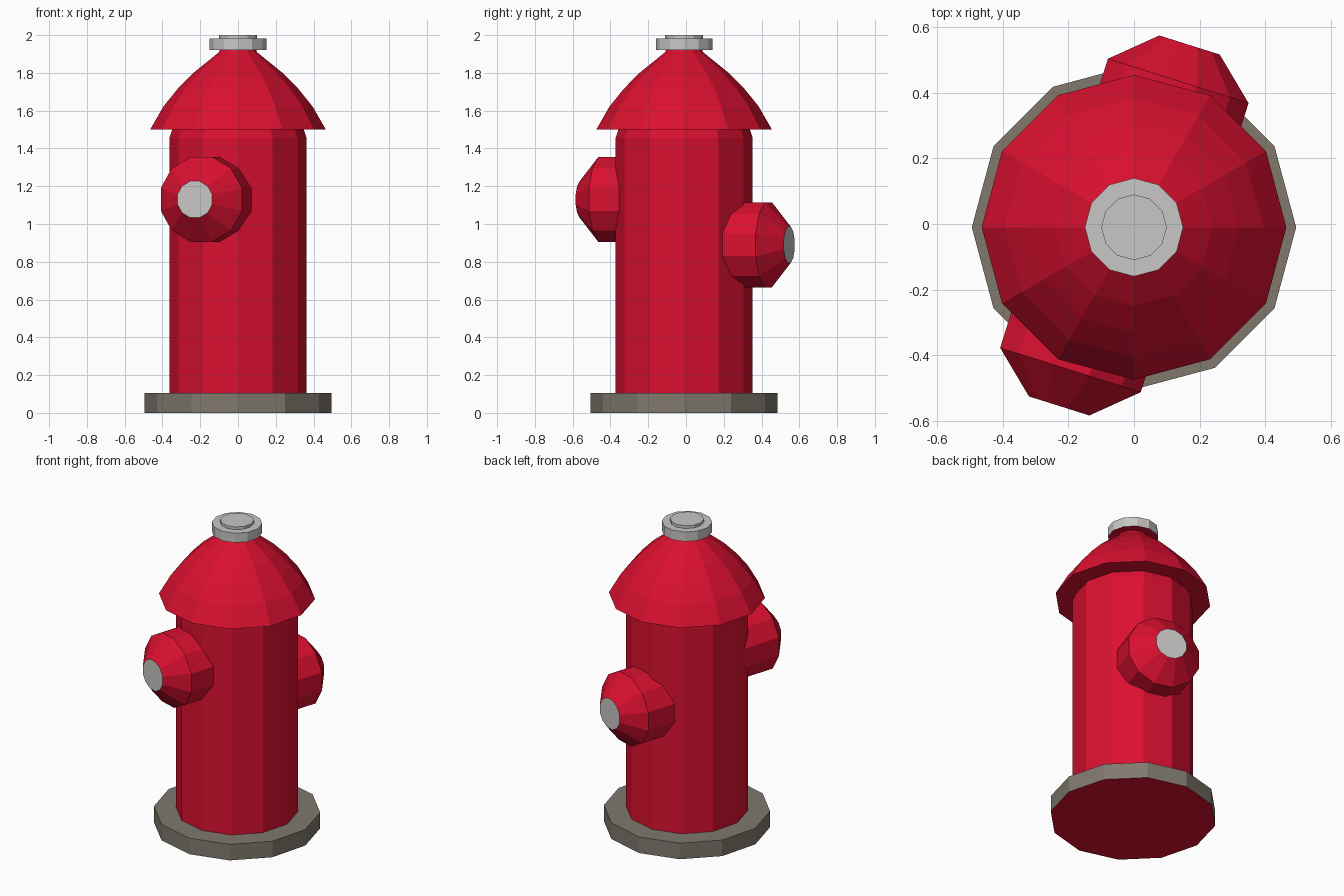
import bpy, bmesh, math
from mathutils import Matrix, Vector

if "Cube" in bpy.data.objects:
    bpy.data.objects.remove(bpy.data.objects["Cube"])

SIDES = 12
CY = -0.01  # barrel axis sits slightly forward of centre


def material(name, rgb):
    m = bpy.data.materials.new(name)
    m.diffuse_color = (*rgb, 1.0)
    m.use_nodes = True
    m.node_tree.nodes["Principled BSDF"].inputs["Base Color"].default_value = m.diffuse_color
    return m


RED = material("hydrant red", (0.70, 0.005, 0.029))
STONE = material("stone grey", (0.215, 0.190, 0.155))
SILVER = material("silver grey", (0.58, 0.57, 0.56))


def lathe(name, profile, mats, rule=None, turn=0.0, matrix=Matrix.Identity(4)):
    """Closed flat-faced turned solid from (radius, height) points, bottom to top."""
    bm = bmesh.new()
    rings = []
    for r, z in profile:
        rings.append([bm.verts.new((r * math.cos(turn + math.tau * i / SIDES),
                                    r * math.sin(turn + math.tau * i / SIDES), z))
                      for i in range(SIDES)])
    for a, b in zip(rings, rings[1:]):
        for i in range(SIDES):
            j = (i + 1) % SIDES
            bm.faces.new((a[i], a[j], b[j], b[i]))
    bm.faces.new(rings[0][::-1])
    bm.faces.new(rings[-1])
    bm.normal_update()
    if rule:
        for f in bm.faces:
            f.material_index = rule(f.normal)
    bm.transform(matrix)
    me = bpy.data.meshes.new(name)
    bm.to_mesh(me)
    bm.free()
    for m in mats:
        me.materials.append(m)
    ob = bpy.data.objects.new(name, me)
    bpy.context.collection.objects.link(ob)
    return ob


def underside(n):
    return 1 if n.z < -0.9 else 0


def end_face(n):
    return 1 if n.z > 0.95 else 0


axis = Matrix.Translation((0, CY, 0))

# Base plate, with red underside
lathe("base_plate", [(0.495, 0), (0.495, 0.105)], [STONE, RED], underside, matrix=axis)

# Barrel, drawn in slightly under the bonnet
lathe("barrel", [(0.363, 0.10), (0.363, 1.455), (0.345, 1.51)], [RED], matrix=axis)

# Domed bonnet
lathe("bonnet", [(0.465, 1.5), (0.395, 1.622), (0.32, 1.715), (0.24, 1.797),
                 (0.10, 1.91), (0.095, 1.925)], [RED], matrix=axis)

# Cap nut and its raised centre
lathe("cap_nut", [(0.15, 1.92), (0.15, 1.982)], [SILVER, RED], underside, matrix=axis)
lathe("cap_nut_top", [(0.10, 1.975), (0.10, 2.0)], [SILVER], matrix=axis)


# Side outlets: cylinder, cone, silver end face
def outlet(name, origin, direction):
    z = Vector(direction).normalized()
    x = Vector((0, 0, 1))
    y = z.cross(x)
    m = Matrix((x, y, z)).transposed().to_4x4()
    lathe(name, [(0.233, 0.12), (0.233, 0.462), (0.10, 0.577)], [RED, SILVER],
          end_face, math.pi / SIDES, Matrix.Translation(origin) @ m)


a = math.radians(17.5)
outlet("front_outlet", (-0.055, -0.005, 1.13), (-math.sin(a), -math.cos(a), 0))
outlet("back_outlet", (-0.004, -0.004, 0.89), (math.sin(a), math.cos(a), 0))
